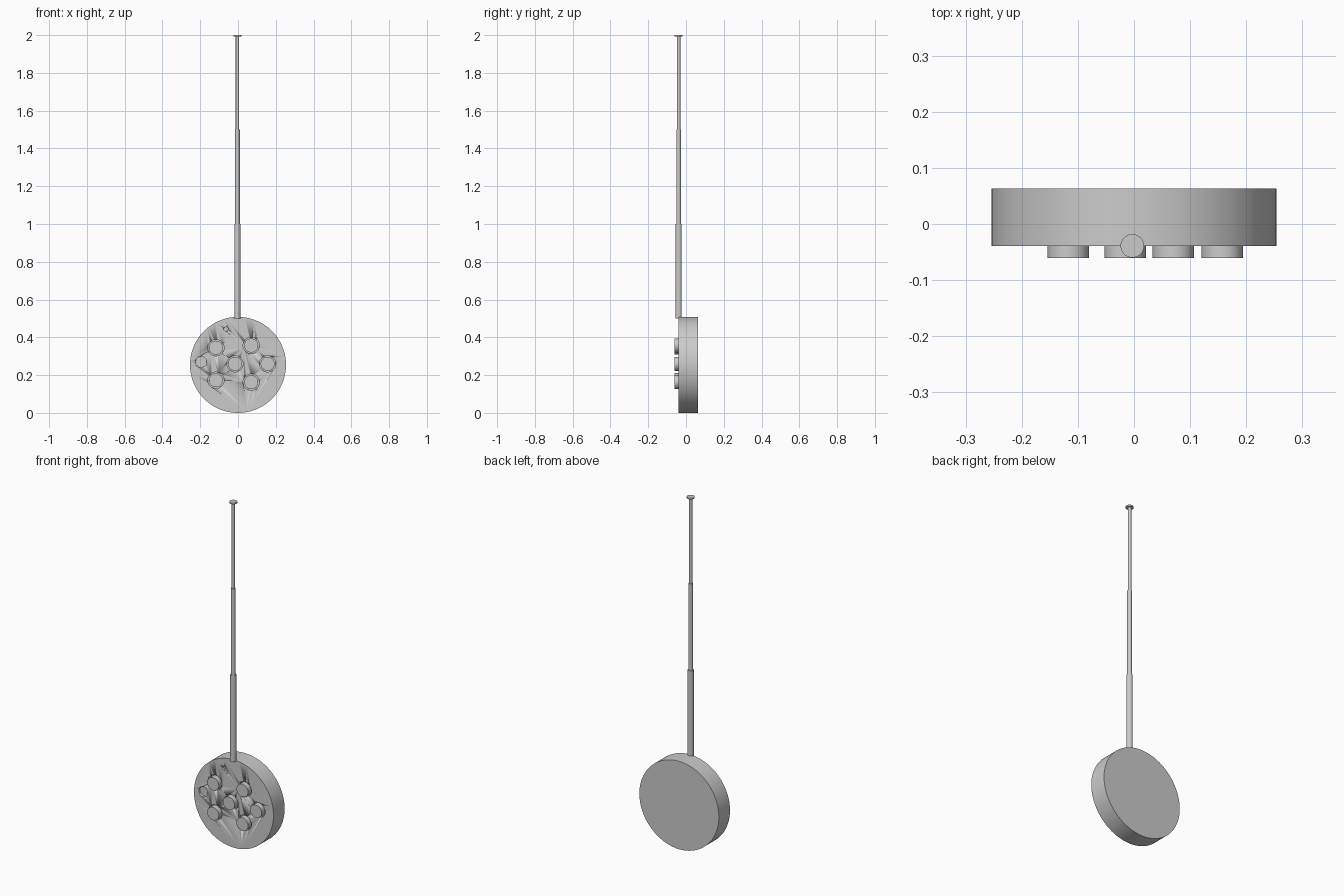
import bpy
import math

if "Cube" in bpy.data.objects:
    bpy.data.objects.remove(bpy.data.objects["Cube"])

grey = bpy.data.materials.new("grey")
grey.diffuse_color = (0.6, 0.6, 0.6, 1)
grey.use_nodes = True
grey.node_tree.nodes["Principled BSDF"].inputs["Base Color"].default_value = grey.diffuse_color

FRONT, BACK = -0.039, 0.063  # body faces along y


def finish(obj, name):
    obj.name = name
    obj.data.materials.append(grey)
    bpy.ops.object.shade_smooth_by_angle(angle=math.radians(35))
    return obj


def disc(name, x, z, radius, y0, y1, sides=48):
    """Cylinder lying along y, from y0 to y1."""
    bpy.ops.mesh.primitive_cylinder_add(
        vertices=sides, radius=radius, depth=y1 - y0,
        location=(x, (y0 + y1) / 2, z), rotation=(math.pi / 2, 0, 0))
    return finish(bpy.context.object, name)


def rod(name, radius, z0, z1):
    """Upright antenna piece from z0 to z1."""
    bpy.ops.mesh.primitive_cylinder_add(
        vertices=32, radius=radius, depth=z1 - z0,
        location=(-0.003, FRONT, (z0 + z1) / 2))
    return finish(bpy.context.object, name)


# Round body
body = disc("body", 0, 0.254, 0.254, FRONT, BACK, 128)

# Push buttons, each standing in a slightly wider socket
buttons = [(-0.117, 0.345), (0.07, 0.357), (-0.016, 0.26),
           (0.157, 0.26), (-0.117, 0.173), (0.07, 0.163)]
holes = [(x, z, 0.043, 0.02) for x, z in buttons]
holes += [(-0.195, 0.27, 0.029, 0.012), (-0.064, 0.444, 0.011, 0.012)]

# Sockets, lamp recess and microphone hole
for x, z, radius, depth in holes:
    cutter = disc("hole_cutter", x, z, radius, FRONT - 0.02, FRONT + depth)
    cutter.hide_render = True
    cutter.hide_set(True)
    cut = body.modifiers.new("hole", 'BOOLEAN')
    cut.operation = 'DIFFERENCE'
    cut.solver = 'EXACT'
    cut.object = cutter

for x, z in buttons:
    disc("button", x, z, 0.037, -0.061, FRONT + 0.02)

# Telescopic antenna with an end cap
rod("antenna_lower", 0.016, 0.5, 1.0)
rod("antenna_middle", 0.0125, 0.99, 1.5)
rod("antenna_upper", 0.009, 1.49, 1.993)
rod("antenna_cap", 0.021, 1.992, 2.0)
